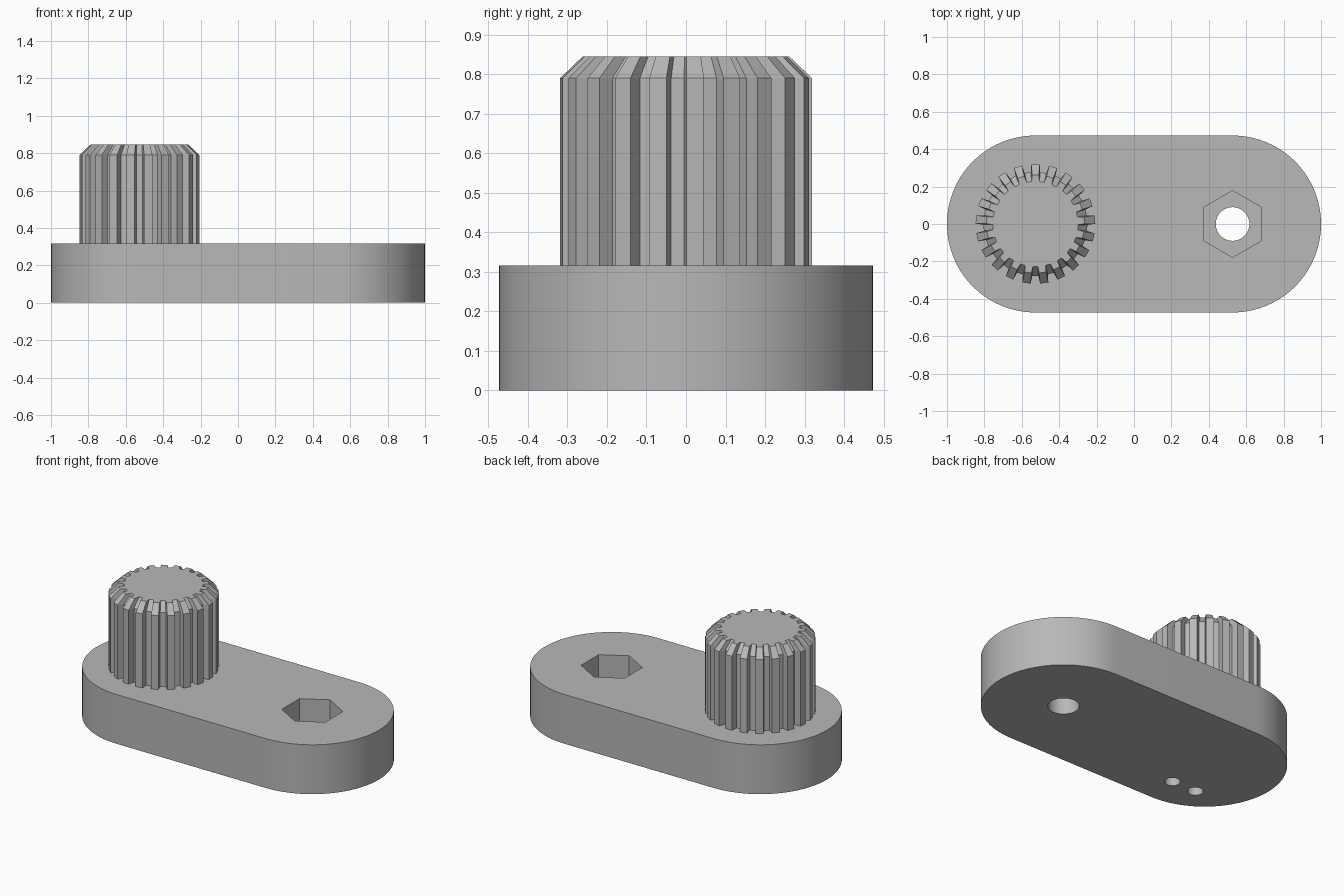
import bpy, bmesh, math

if "Cube" in bpy.data.objects:
    bpy.data.objects.remove(bpy.data.objects["Cube"], do_unlink=True)

CENTRE = 0.527      # distance of each end centre from the middle
RADIUS = 0.473      # rounded end radius
THICK = 0.316       # arm thickness

grey = bpy.data.materials.new("plain grey")
grey.use_nodes = True
tone = (0.48, 0.48, 0.48, 1)
grey.diffuse_color = tone
grey.node_tree.nodes["Principled BSDF"].inputs["Base Color"].default_value = tone


def circle(x, y, r, count, start=0.0):
    step = 2 * math.pi / count
    return [(x + r * math.cos(start + i * step), y + r * math.sin(start + i * step))
            for i in range(count)]


def loft(name, sections):
    """Closed solid through matching outlines, given as (z, points)."""
    bm = bmesh.new()
    rings = [[bm.verts.new((x, y, z)) for x, y in pts] for z, pts in sections]
    n = len(rings[0])
    bm.faces.new(rings[0][::-1])
    bm.faces.new(rings[-1])
    for low, high in zip(rings, rings[1:]):
        for i in range(n):
            j = (i + 1) % n
            bm.faces.new((low[i], low[j], high[j], high[i]))
    bmesh.ops.recalc_face_normals(bm, faces=bm.faces)
    mesh = bpy.data.meshes.new(name)
    bm.to_mesh(mesh)
    bm.free()
    mesh.materials.append(grey)
    obj = bpy.data.objects.new(name, mesh)
    bpy.context.collection.objects.link(obj)
    return obj


def select(obj):
    bpy.ops.object.select_all(action='DESELECT')
    obj.select_set(True)
    bpy.context.view_layer.objects.active = obj


def cut(target, name, points, low, high):
    cutter = loft(name, [(low, points), (high, points)])
    cutter.hide_render = True
    mod = target.modifiers.new(name, 'BOOLEAN')
    mod.operation = 'DIFFERENCE'
    mod.solver = 'EXACT'
    mod.object = cutter
    select(target)
    bpy.ops.object.modifier_apply(modifier=mod.name)
    bpy.data.objects.remove(cutter, do_unlink=True)


# Arm with two rounded ends
outline = []
for side in (1, -1):
    for i in range(49):
        a = math.pi * (i / 48 - 0.5)
        outline.append((side * (CENTRE + RADIUS * math.cos(a)), side * RADIUS * math.sin(a)))
arm = loft("arm", [(0, outline), (THICK, outline)])

# Bolt hole, hexagonal nut pocket and two blind holes underneath
cut(arm, "bolt_hole", circle(CENTRE, 0, 0.09, 48), -0.1, 0.5)
cut(arm, "nut_pocket", circle(CENTRE, 0, 0.178, 6, math.pi / 2), THICK - 0.15, 0.5)
for x in (-0.507, -0.677):
    cut(arm, "blind_hole", circle(x, -0.262, 0.045, 32), -0.1, 0.17)
select(arm)
bpy.ops.object.shade_smooth_by_angle(angle=math.radians(30))

# Toothed shaft with a tapered top
TEETH, TIP, ROOT = 21, 0.32, 0.278


def spline(scale):
    pts = []
    for t in range(TEETH):
        mid = 2 * math.pi * t / TEETH + math.radians(4.2)
        for off, r in ((-5.2, ROOT), (-4.0, TIP), (4.0, TIP), (5.2, ROOT)):
            a = mid + math.radians(off)
            pts.append((-CENTRE + scale * r * math.cos(a), scale * r * math.sin(a)))
    return pts


loft("toothed_shaft", [(THICK - 0.01, spline(1)), (0.79, spline(1)), (0.845, spline(0.82))])
